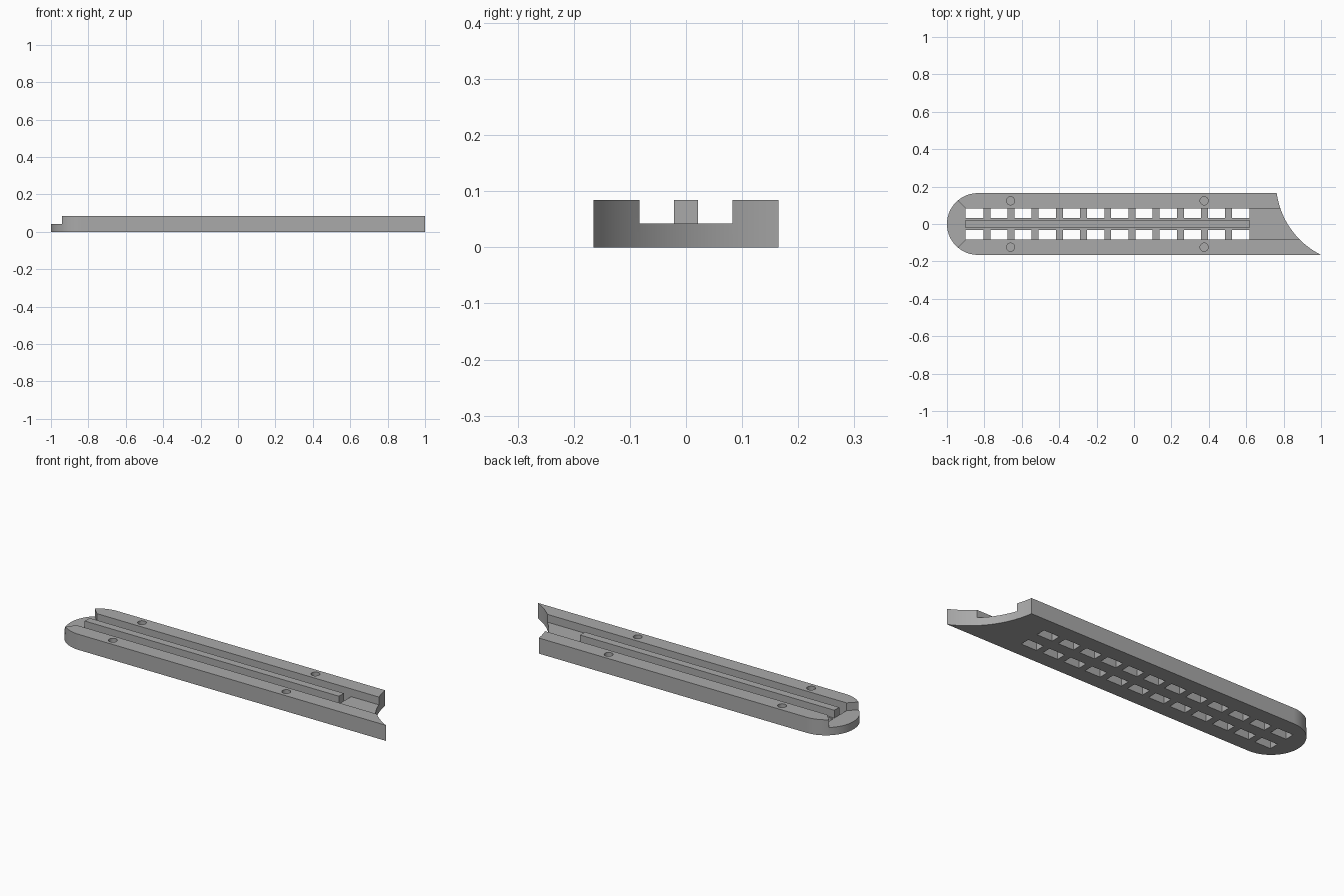
import bpy, bmesh, math
from mathutils import Vector

cube = bpy.data.objects.get("Cube")
if cube:
    bpy.data.objects.remove(cube, do_unlink=True)

HALF_W, HEIGHT, FLOOR = 0.165, 0.084, 0.042
CHANNEL = 0.083

grey = bpy.data.materials.new("mid_grey")
grey.use_nodes = True
colour = (0.40, 0.40, 0.40, 1)
grey.diffuse_color = colour
grey.node_tree.nodes["Principled BSDF"].inputs["Base Color"].default_value = colour


def arc(cx, cy, r, start, end, n):
    steps = [start + (end - start) * i / n for i in range(n + 1)]
    return [(cx + r * math.cos(a), cy + r * math.sin(a)) for a in steps]


def rect(x0, x1, y0, y1):
    return [(x0, y0), (x1, y0), (x1, y1), (x0, y1)]


def prisms(name, outlines, z0, z1):
    """Extrude flat outlines into one object."""
    bm = bmesh.new()
    for pts in outlines:
        face = bm.faces.new([bm.verts.new((x, y, z0)) for x, y in pts])
        ext = bmesh.ops.extrude_face_region(bm, geom=[face])
        top = [v for v in ext["geom"] if isinstance(v, bmesh.types.BMVert)]
        bmesh.ops.translate(bm, verts=top, vec=Vector((0, 0, z1 - z0)))
    bmesh.ops.recalc_face_normals(bm, faces=bm.faces)
    mesh = bpy.data.meshes.new(name)
    bm.to_mesh(mesh)
    bm.free()
    mesh.materials.append(grey)
    obj = bpy.data.objects.new(name, mesh)
    bpy.context.collection.objects.link(obj)
    return obj


def activate(obj):
    bpy.ops.object.select_all(action="DESELECT")
    obj.select_set(True)
    bpy.context.view_layer.objects.active = obj


def cut(target, cutter):
    cutter.hide_render = True
    mod = target.modifiers.new(cutter.name, "BOOLEAN")
    mod.operation, mod.solver, mod.object = "DIFFERENCE", "EXACT", cutter
    activate(target)
    bpy.ops.object.modifier_apply(modifier=mod.name)
    bpy.data.objects.remove(cutter, do_unlink=True)


# Body: rounded left end, concave right end sweeping to a point
cx, cy, r = 1.194, 0.224, 0.435
a_low = math.pi + math.asin((cy + HALF_W) / r)
a_high = math.pi + math.asin((cy - HALF_W) / r)
outline = arc(HALF_W - 1, 0, HALF_W, math.pi / 2, math.pi * 1.5, 40)
outline += arc(cx, cy, r, a_low, a_high, 24)
body = prisms("body", [outline], 0, HEIGHT)

# Channel along the middle, flaring out at the rounded end
flare = 0.15
channel = [(-0.9, CHANNEL), (-0.9 - flare, CHANNEL + flare),
           (-0.9 - flare, -CHANNEL - flare), (-0.9, -CHANNEL),
           (1.2, -CHANNEL), (1.2, CHANNEL)]
cut(body, prisms("channel_cutter", [channel], FLOOR, 0.2))

# Two rows of slots through the channel floor, separated by narrow ribs
pitch, rib, last = 0.1293, 0.037, 0.617
slots = []
for i in range(12):
    x1 = last - i * pitch
    x0 = max(x1 - pitch + rib, -0.9)
    if i == 11:
        x0 = -0.9
    slots += [rect(x0, x1, 0.031, CHANNEL), rect(x0, x1, -CHANNEL, -0.031)]
cut(body, prisms("slot_cutter", slots, -0.05, 0.06))

# Blind screw holes in both side walls
holes = [arc(x, y, 0.022, 0, math.tau * 23 / 24, 23)
         for x in (-0.66, 0.375) for y in (-0.124, 0.124)]
cut(body, prisms("hole_cutter", holes, FLOOR, 0.2))

# Centre rail
rail = prisms("centre_rail", [rect(-0.9, last, -0.021, 0.021)], FLOOR, HEIGHT)

for obj in (body, rail):
    activate(obj)
    bpy.ops.object.shade_smooth_by_angle(angle=math.radians(30))
